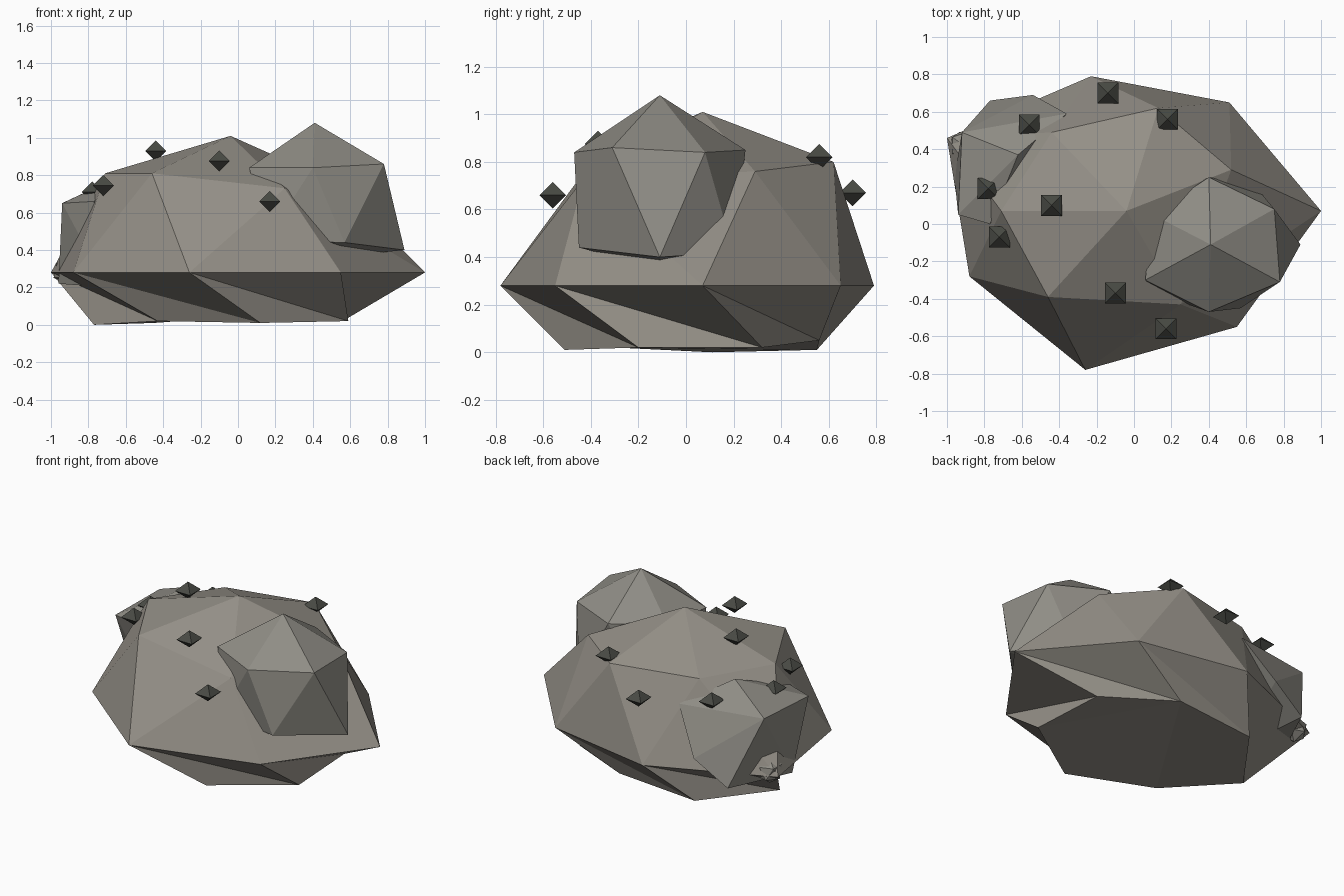
import bpy, bmesh
from mathutils import Matrix, Vector

if "Cube" in bpy.data.objects:
    bpy.data.objects.remove(bpy.data.objects["Cube"], do_unlink=True)


def material(name, rgb):
    m = bpy.data.materials.new(name)
    m.use_nodes = True
    m.diffuse_color = (*rgb, 1)
    node = next(n for n in m.node_tree.nodes if n.type == 'BSDF_PRINCIPLED')
    node.inputs["Base Color"].default_value = (*rgb, 1)
    node.inputs["Roughness"].default_value = 0.9
    return m


stone = material("warm grey stone", (0.30, 0.28, 0.245))
boulder_stone = material("grey boulder stone", (0.275, 0.265, 0.235))
ore = material("dark ore", (0.065, 0.068, 0.057))


def finish(bm, name, mat):
    bmesh.ops.recalc_face_normals(bm, faces=bm.faces[:])
    mesh = bpy.data.meshes.new(name)
    bm.to_mesh(mesh)
    bm.free()
    mesh.materials.append(mat)
    obj = bpy.data.objects.new(name, mesh)
    bpy.context.collection.objects.link(obj)
    return obj


def hull(bm, points):
    verts = [bm.verts.new(p) for p in points]
    out = bmesh.ops.convex_hull(bm, input=verts)
    loose = [v for v in out["geom_interior"] if isinstance(v, bmesh.types.BMVert)]
    bmesh.ops.delete(bm, geom=[v for v in loose if v.is_valid], context='VERTS')


# Main rock: hulled crown over a seven-sided rim, undercut by a twisted base
RIM_Z = 0.28
rim = [(-.88, -.28), (-.26, -.78), (.55, -.55), (1, .07),
       (.51, .65), (-.23, .79), (-1, .46)]
crown = [(-.46, -.39, .81), (.25, -.43, .73), (.52, .29, .76), (.13, .62, .8),
         (-.44, .49, .8), (-.71, .07, .81), (-.04, .07, 1.01)]
base = [(-.43, -.3, .02), (.12, -.51, .01), (.59, -.2, .02), (.56, .32, .02),
        (.1, .56, .05), (-.45, .55, .01), (-.77, .11, 0)]

bm = bmesh.new()
hull(bm, [(x, y, RIM_Z) for x, y in rim] + crown)
cap = [f for f in bm.faces if max(v.co.z for v in f.verts) < RIM_Z + .01]
bmesh.ops.delete(bm, geom=cap, context='FACES_ONLY')
rim_verts = [min(bm.verts, key=lambda v: (v.co - Vector((x, y, RIM_Z))).length)
             for x, y in rim]
base_verts = [bm.verts.new(p) for p in base]
count = len(rim)
for i in range(count):
    j = (i + 1) % count
    bm.faces.new((rim_verts[i], base_verts[j], rim_verts[j]))
    bm.faces.new((rim_verts[i], base_verts[i], base_verts[j]))
bottom = bm.faces.new(base_verts[::-1])
bmesh.ops.triangulate(bm, faces=[bottom])
finish(bm, "main_rock", stone)

# Large boulder on the front left shoulder
bm = bmesh.new()
hull(bm, [(.41, -.11, 1.08),
          (.78, -.31, .86), (.75, .08, .84), (.40, .25, .85),
          (.10, .05, .84), (.06, -.30, .84), (.40, -.47, .84),
          (.89, -.11, .40), (.57, -.45, .44), (.15, -.38, .45),
          (.65, .2, .42), (.2, .15, .45), (.42, -.11, .35)])
finish(bm, "large_boulder", boulder_stone)

# Smaller boulder at the back right
bm = bmesh.new()
hull(bm, [(-.62, .37, .80),
          (-.94, .05, .65), (-.92, .49, .66), (-.36, .59, .65), (-.77, .0, .66),
          (-.54, .69, .37), (-.77, .66, .22), (-.96, .25, .22), (-.7, .1, .2)])
finish(bm, "small_boulder", boulder_stone)

# Pebble low on the small boulder
bm = bmesh.new()
bmesh.ops.create_icosphere(bm, subdivisions=1, radius=.085,
                           matrix=Matrix.Translation((-.91, .42, .29)))
finish(bm, "pebble", boulder_stone)

# Ore crystals: square bipyramids resting on the surface
crystals = [(-.14, .70, .67), (.18, .56, .82), (-.56, .53, .70), (-.78, .19, .71),
            (-.72, -.07, .745), (-.44, .10, .93), (-.10, -.37, .875), (.17, -.56, .66)]
R = .056
for n, centre in enumerate(crystals):
    bm = bmesh.new()
    corners = [(a * R, b * R, 0) for a in (-1, 1) for b in (-1, 1)]
    hull(bm, corners + [(0, 0, R), (0, 0, -R)])
    finish(bm, f"ore_crystal_{n + 1}", ore).location = centre
